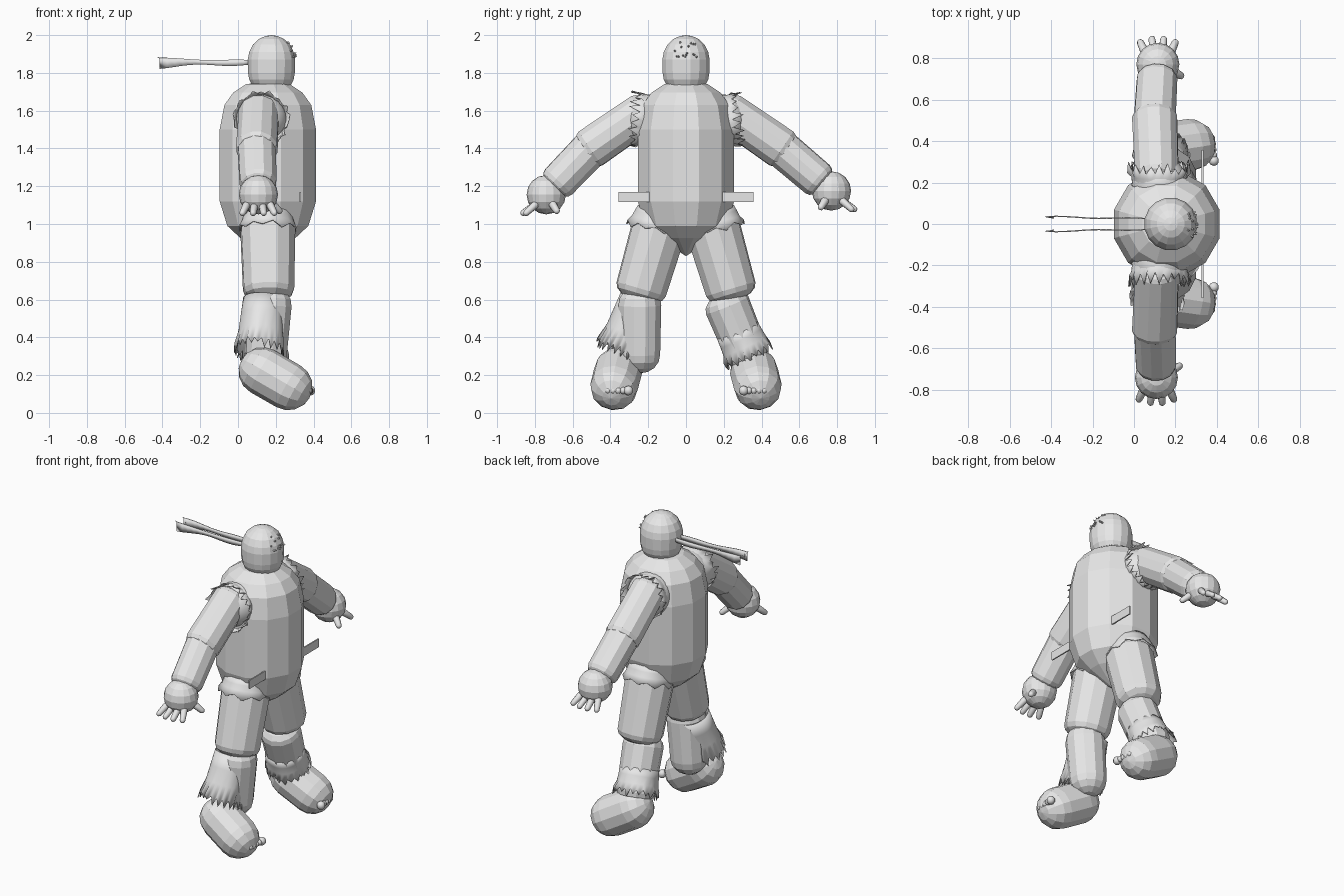
import bpy, bmesh, math, random
from mathutils import Vector

random.seed(4)
if "Cube" in bpy.data.objects:
    bpy.data.objects.remove(bpy.data.objects["Cube"])

grey = bpy.data.materials.new("pale_grey")
grey.use_nodes = True
grey.diffuse_color = (0.8, 0.8, 0.8, 1)
grey.node_tree.nodes["Principled BSDF"].inputs["Base Color"].default_value = (0.8, 0.8, 0.8, 1)


def finish(name, bm, smooth=False, thickness=0):
    bmesh.ops.recalc_face_normals(bm, faces=bm.faces)
    for f in bm.faces:
        f.smooth = smooth
    mesh = bpy.data.meshes.new(name)
    bm.to_mesh(mesh)
    bm.free()
    mesh.materials.append(grey)
    ob = bpy.data.objects.new(name, mesh)
    bpy.context.collection.objects.link(ob)
    if thickness:
        mod = ob.modifiers.new("cloth_thickness", 'SOLIDIFY')
        mod.thickness = thickness
    return ob


def lathe(name, p, axis, profile, seg=12, smooth=False):
    """Spin (distance along axis, radius) pairs; zero radius closes an end."""
    p, rot = Vector(p), Vector((0, 0, 1)).rotation_difference(Vector(axis))
    bm, rings = bmesh.new(), []
    for d, r in profile:
        count = 1 if r < 1e-5 else seg
        rings.append([bm.verts.new(p + rot @ Vector((
            r * math.cos(math.tau * (i + 0.5) / seg),
            r * math.sin(math.tau * (i + 0.5) / seg), d))) for i in range(count)])
    for a, b in zip(rings, rings[1:]):
        for i in range(seg):
            quad = [a[i % len(a)], a[(i + 1) % len(a)], b[(i + 1) % len(b)], b[i % len(b)]]
            bm.faces.new(list(dict.fromkeys(quad)))
    return finish(name, bm, smooth)


def capsule(name, p, q, r1, r2, cap=1.0, seg=12, rings=4, smooth=False):
    axis = Vector(q) - Vector(p)
    angles = [math.pi / 2 * i / rings for i in range(rings + 1)]
    start = [(-r1 * cap * math.cos(a), r1 * math.sin(a)) for a in angles]
    end = [(axis.length + r2 * cap * math.sin(a), r2 * math.cos(a)) for a in angles]
    return lathe(name, p, axis, start + end, seg, smooth)


def ball(name, c, r, seg=16, smooth=False):
    bm = bmesh.new()
    bmesh.ops.create_uvsphere(bm, u_segments=seg, v_segments=seg // 2, radius=r)
    bmesh.ops.translate(bm, verts=bm.verts, vec=c)
    return finish(name, bm, smooth)


def torn_cloth(name, p, q, r1, r2, jag, seg=44):
    """Thin tube whose far edge is torn into uneven points."""
    p, axis = Vector(p), Vector(q) - Vector(p)
    rot = Vector((0, 0, 1)).rotation_difference(axis)
    bm, rings = bmesh.new(), []
    for k in range(4):
        t, ring = k / 3, []
        for i in range(seg):
            a = math.tau * i / seg
            r = r1 + (r2 - r1) * t + 0.004 * t * math.sin(5 * a)
            d = axis.length * t
            if k == 3:
                d += jag * random.uniform(0.3, 1) * (1 if i % 2 else -0.4)
                r += random.uniform(0, jag * 0.4)
            ring.append(bm.verts.new(p + rot @ Vector((r * math.cos(a), r * math.sin(a), d))))
        rings.append(ring)
    for a, b in zip(rings, rings[1:]):
        for i in range(seg):
            j = (i + 1) % seg
            bm.faces.new((a[i], a[j], b[j], b[i]))
    return finish(name, bm, True, 0.005)


def plate(name, centre, size):
    bm = bmesh.new()
    bmesh.ops.create_cube(bm, size=1)
    bmesh.ops.scale(bm, verts=bm.verts, vec=size)
    bmesh.ops.translate(bm, verts=bm.verts, vec=centre)
    return finish(name, bm)


# Torso and head
UP = (0, 0, 1)
lathe("torso", (0.158, 0, 0), UP, [
    (0.83, 0), (0.925, 0.15), (0.99, 0.222), (1.12, 0.264), (1.5, 0.264),
    (1.63, 0.238), (1.695, 0.19), (1.74, 0.12), (1.755, 0)])
lathe("head", (0.177, 0, 0), UP, [
    (1.73, 0), (1.735, 0.105), (1.765, 0.12), (1.80, 0.126), (1.87, 0.128), (1.91, 0.12),
    (1.95, 0.1), (1.98, 0.067), (1.995, 0.033), (2.0, 0)], 16)

# Scattered short bristles on the forehead
for i in range(16):
    turn, lift = random.uniform(-0.6, 0.6), random.uniform(0.05, 0.85)
    d = Vector((math.cos(lift) * math.cos(turn), math.cos(lift) * math.sin(turn), math.sin(lift)))
    lathe("bristle", Vector((0.177, 0, 1.87)) + d * 0.118, d,
          [(0, 0.006), (0.012, 0.005), (0.02, 0)], 5)

for s, side in ((1, "left"), (-1, "right")):
    # Ribbon tail streaming behind the head
    bm = bmesh.new()
    old = None
    for k in range(13):
        t = k / 12
        x, y = 0.07 - 0.485 * t, s * (0.022 + 0.01 * t + 0.003 * math.sin(9 * t))
        mid = 1.857 - 0.003 * math.sin(7 * t) - 0.004 * t
        half = 0.012 + 0.014 * t ** 2 + 0.004 * math.sin(8 * t)
        pair = [bm.verts.new((x, y, mid - half)), bm.verts.new((x, y, mid + half))]
        if old:
            bm.faces.new((old[0], old[1], pair[1], pair[0]))
        old = pair
    notch = bm.verts.new((-0.385, s * 0.032, 1.853))
    tip = bm.verts.new((-0.425, s * 0.032, 1.885))
    bm.faces.new((old[0], notch, old[1]))
    bm.faces.new((old[1], notch, tip))
    finish(side + "_ribbon_tail", bm, True, 0.006)

    # Belt plate
    plate(side + "_belt_plate", (0.33, s * 0.235, 1.143), (0.008, 0.245, 0.055))

    # Shoulder, torn sleeve and arm
    hand = Vector((0.115, 0.77, 1.175)) if s > 0 else Vector((0.108, -0.74, 1.155))
    elbow = (0.1, s * 0.505, 1.4)
    ball(side + "_shoulder", (0.125, s * 0.19, 1.55), 0.137, 24, True)
    torn_cloth(side + "_torn_sleeve", (0.122, s * 0.16, 1.545), (0.122, s * 0.262, 1.555),
               0.128, 0.138, 0.045)
    capsule(side + "_upper_arm", (0.11, s * 0.23, 1.59), elbow, 0.108, 0.112, 0.5)
    wrist = Vector(elbow).lerp(hand, 0.72)
    capsule(side + "_forearm", elbow, wrist, 0.103, 0.1, 0.6)
    ball(side + "_hand", hand, 0.104)

    # Fingers and thumb
    for k in range(4):
        spread = k - 1.5
        reach = 1 - 0.12 * abs(spread)
        base = hand + Vector((spread * 0.042, s * 0.06, -0.055))
        end = hand + Vector((spread * 0.056, s * 0.128 * reach, -0.096))
        capsule(side + "_finger", base, end, 0.021, 0.017, 1, 8, 3, True)
    capsule(side + "_thumb", hand + Vector((0.07, s * -0.03, -0.045)),
            hand + Vector((0.11, s * -0.055, -0.085)), 0.022, 0.018, 1, 8, 3, True)

    # Thigh with torn cloth at the hip
    torn_cloth(side + "_hip_cloth", (0.158, s * 0.135, 1.07), (0.158, s * 0.16, 0.975),
               0.125, 0.15, 0.025, 18)
    capsule(side + "_thigh", (0.158, s * 0.145, 0.97), (0.162, s * 0.237, 0.655),
            0.148, 0.138, 0.5)

# Shins: the left one leans outward, the right one hangs straight under a loose leg
capsule("left_shin", (0.155, 0.218, 0.57), (0.135, 0.325, 0.31), 0.122, 0.115, 0.6)
capsule("right_shin", (0.17, -0.245, 0.57), (0.15, -0.245, 0.31), 0.118, 0.112, 0.9)
torn_cloth("left_torn_leg", (0.143, 0.27, 0.44), (0.13, 0.328, 0.315), 0.116, 0.128, 0.04)
torn_cloth("right_torn_leg", (0.135, -0.245, 0.6), (0.117, -0.34, 0.345), 0.108, 0.123, 0.045)

# Feet and toes
for s, side in ((1, "left"), (-1, "right")):
    capsule(side + "_foot", (0.13, s * 0.36, 0.22), (0.268, s * 0.38, 0.14), 0.128, 0.127)
    for k in range(5):
        size = 0.026 if k == 0 else 0.02 - 0.001 * k
        ball(side + "_toe", (0.385 - 0.002 * k, s * (0.305 + 0.027 * k), 0.118), size, 10, True)
